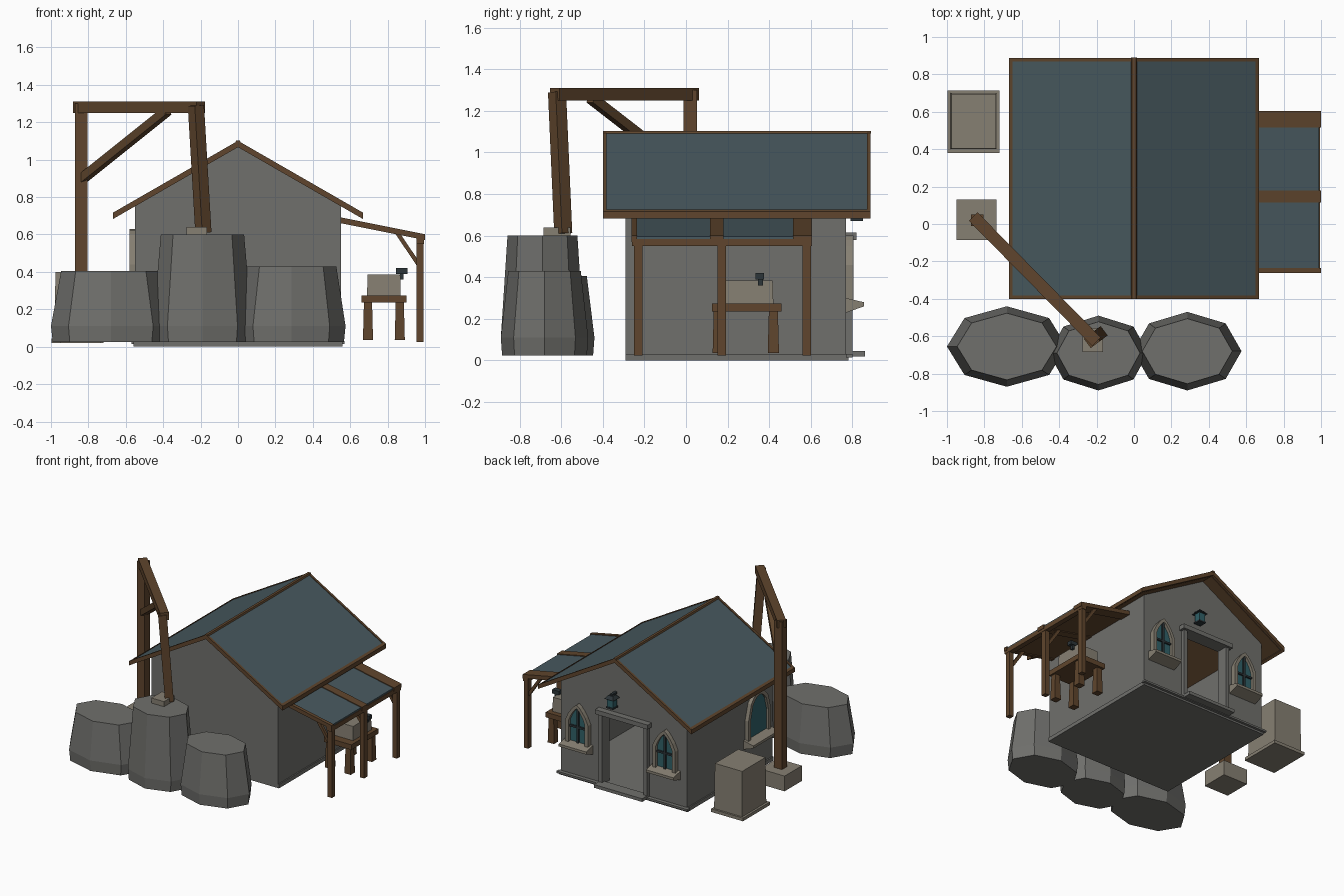
import bpy, bmesh, math
from mathutils import Matrix, Vector

if "Cube" in bpy.data.objects:
    bpy.data.objects.remove(bpy.data.objects["Cube"])


def material(name, rgb):
    m = bpy.data.materials.new(name)
    m.diffuse_color = (*rgb, 1)
    m.use_nodes = True
    m.node_tree.nodes["Principled BSDF"].inputs["Base Color"].default_value = m.diffuse_color
    return m


WOOD = material("wood", (0.115, 0.06, 0.026))
BLUE = material("slate_blue", (0.065, 0.1, 0.115))
TAN = material("pale_stone", (0.24, 0.215, 0.17))
GLASS = material("teal_glass", (0.03, 0.12, 0.14))
IRON = material("iron", (0.025, 0.035, 0.04))
STONE = material("grey_stone", (0.16, 0.16, 0.15))


def make(name, verts, faces, mat=None, M=None):
    me = bpy.data.meshes.new(name)
    me.from_pydata(verts, [], faces)
    bm = bmesh.new()
    bm.from_mesh(me)
    if M:
        bm.transform(M)
    bmesh.ops.recalc_face_normals(bm, faces=bm.faces)
    bm.to_mesh(me)
    bm.free()
    ob = bpy.data.objects.new(name, me)
    bpy.context.collection.objects.link(ob)
    if mat:
        me.materials.append(mat)
    return ob


def loft(name, loops, mat=None, M=None, caps=True, closed=False):
    """Skin a list of equal-length closed loops."""
    n, k = len(loops[0]), len(loops)
    verts = [p for lp in loops for p in lp]
    faces = []
    for a in range(k if closed else k - 1):
        b = (a + 1) % k
        faces += [(a * n + i, a * n + (i + 1) % n, b * n + (i + 1) % n, b * n + i) for i in range(n)]
    if caps and not closed:
        faces += [tuple(range(n)), tuple(range((k - 1) * n, k * n))]
    return make(name, verts, faces, mat, M)


def prism(name, prof, y0, y1, mat=None, M=None):
    """Extrude an xz profile along y."""
    return loft(name, [[(x, y, z) for x, z in prof] for y in (y0, y1)], mat, M)


def box(name, x, y, z, mat=None, M=None, taper=1.0):
    cx, cy = sum(x) / 2, sum(y) / 2
    def lp(s, zz):
        return [(cx + s * (a - cx), cy + s * (b - cy), zz)
                for a, b in ((x[0], y[0]), (x[1], y[0]), (x[1], y[1]), (x[0], y[1]))]
    return loft(name, [lp(1, z[0]), lp(taper, z[1])], mat, M)


def beam(name, p, q, w, mat=WOOD, h=None):
    p, q = Vector(p), Vector(q)
    d = q - p
    M = Matrix.Translation(p) @ d.to_track_quat('Z', 'Y').to_matrix().to_4x4()
    h = h or w
    return box(name, (-w / 2, w / 2), (-h / 2, h / 2), (0, d.length), mat, M)


# House shell: gabled walls with a doorway in the back wall
Y0, Y1 = -0.29, 0.77
gable = [(-.55, 0), (.55, 0), (.55, .755), (0, 1.07), (-.55, .755)]
door = [(.55, 0), (.17, 0), (.17, .58), (-.19, .58), (-.19, 0), (-.55, 0)]
back = door + [(-.55, .755), (0, 1.07), (.55, .755)]
v = [(x, Y0, z) for x, z in gable] + [(x, Y1, z) for x, z in back]
make("house_walls", v, [(0, 1, 2, 3, 4), tuple(range(5, 14)), (1, 5, 13, 2), (0, 4, 11, 10)], STONE)
box("floor", (-.56, .56), (Y0, Y1 + .01), (0, .03), STONE)
box("back_plinth", (-.57, .57), (Y1, .80), (.015, .03), STONE)
box("door_step", (-.22, .2), (Y1, .86), (.02, .045), STONE)

# Door surround and inner jambs
for i, x in enumerate((-.22, .17)):
    box(f"door_jamb_{i}", (x, x + .03), (.71, .80), (.03, .6), STONE)
box("door_lintel", (-.24, .22), (.71, .82), (.58, .615), STONE)

# Main roof: two slabs with wooden trim
def slope(x0, x1, lo, hi):
    def z(x):
        return 1.095 - .575 * x
    return [(x0, z(x0) + lo), (x1, z(x1) + lo), (x1, z(x1) + hi), (x0, z(x0) + hi)]


for s, side in ((-1, "left"), (1, "right")):
    M = Matrix.Scale(s, 4, (1, 0, 0))
    prism(f"roof_{side}", slope(0, .655, -.022, 0), -.385, .87, BLUE, M)
    for y in (-.40, .87):
        prism(f"rake_trim_{side}", slope(0, .665, -.028, .006), y, y + .018, WOOD, M)
    prism(f"eave_trim_{side}", slope(.65, .668, -.028, .005), -.40, .888, WOOD, M)
    prism(f"roof_lining_{side}", slope(0, .645, -.028, -.023), -.38, .865, WOOD, M)
prism("ridge_cap", [(-.015, 1.09), (.015, 1.09), (.01, 1.102), (-.01, 1.102)], -.40, .89, WOOD)

# Side awning with posts and braces
def lean(x0, x1, lo, hi):
    def z(x):
        return .685 - .2 * (x - .55)
    return [(x0, z(x0) + lo), (x1, z(x1) + lo), (x1, z(x1) + hi), (x0, z(x0) + hi)]


prism("awning_panel", lean(.55, .99, -.012, 0), -.25, .6, BLUE)
for y0, y1 in ((-.262, -.235), (.115, .18), (.515, .605)):
    prism("awning_rafter", lean(.55, 1.0, -.025, .006), y0, y1, WOOD)
prism("awning_lining", lean(.55, .98, -.018, -.013), -.24, .59, WOOD)
box("awning_beam", (.955, .995), (-.26, .605), (.55, .585), WOOD)
for y in (-.23, .172, .58):
    box("awning_post", (.955, .993), (y - .02, y + .02), (.025, .57), WOOD)
    beam("awning_brace", (.965, y, .44), (.85, y, .61), .022)

# Work bench with a block and a small anvil
box("bench_top", (.66, .90), (.125, .46), (.235, .275), WOOD)
for x in (.695, .865):
    for y in (.155, .42):
        box("bench_leg", (x - .027, x + .027), (y - .027, y + .027), (.035, .24), WOOD, taper=.8)
box("bench_block", (.69, .87), (.19, .42), (.275, .385), TAN, taper=.97)
box("anvil_stem", (.865, .885), (.345, .37), (.36, .395), IRON)
box("anvil_head", (.845, .905), (.335, .375), (.39, .42), IRON)

# Three faceted boulders
for i, (cx, cy, rx, ry, h, t) in enumerate(((-.68, -.655, .32, .215, .405, .83),
                                            (-.19, -.69, .265, .20, .60, .84),
                                            (.285, -.68, .29, .21, .43, .83))):
    rings = []
    for s, z in ((.97, .025), (1, .11), (t, h)):
        rings.append([(cx + s * rx * math.cos(k * math.pi / 4),
                       cy + s * ry * math.sin(k * math.pi / 4), z) for k in range(8)])
    loft(f"boulder_{i}", rings, STONE)

# Hoist: post on a footing, diagonal arm, leaning leg and brace
box("hoist_footing", (-.95, -.735), (-.085, .13), (.02, .14), TAN)
box("hoist_post", (-.872, -.805), (-.012, .052), (.13, 1.30), WOOD)
beam("hoist_arm", (-.86, .04, 1.28), (-.20, -.63, 1.28), .065, h=.06)
beam("hoist_leg", (-.185, -.59, .61), (-.225, -.62, 1.29), .062)
beam("hoist_brace", (-.83, .01, .90), (-.38, -.455, 1.26), .045)
box("hoist_leg_pad", (-.275, -.165), (-.685, -.555), (.59, .64), TAN)

# Stone crate beside the house
box("crate", (-.98, -.735), (.40, .70), (.03, .40), TAN, taper=.97)
box("crate_base", (-.997, -.72), (.38, .715), (.02, .045), TAN)


# Arched windows, drawn in a local frame facing +y
def arch(w, z0, z1, z2, power):
    pts = [(-w, z0), (w, z0)]
    for k in range(9):
        u = 1 - k / 4
        pts.append((w * u, z1 + (z2 - z1) * (1 - abs(u) ** power) ** (1 / power)))
    return pts


def window(name, M, w, z0, z1, z2, power, depth, bars):
    e = .03
    out = arch(w, z0, z1, z2, power)
    inn = arch(w - e, z0 + e, z1, z2 - e, power)
    loft(name + "_frame", [[(x, d, z) for x, z in p] for p, d in
                           ((out, 0), (out, depth), (inn, depth), (inn, 0))], TAN, M, closed=True)
    prism(name + "_pane", inn, .002, .012, GLASS, M)
    loft(name + "_sill", [[(-w - .02, 0, z0 - .03), (w + .02, 0, z0 - .03), (w + .02, 0, z0 + .04), (-w - .02, 0, z0 + .04)],
                          [(-w - .02, .085, z0), (w + .02, .085, z0), (w + .02, .085, z0 + .02), (-w - .02, .085, z0 + .02)]], TAN, M)
    if bars:
        box(name + "_mullion", (-.008, .008), (.01, .025), (z0 + .02, z2 - .02), IRON, M)
        box(name + "_crossbar", (-w + .02, w - .02), (.01, .025), (z1 - .05, z1 - .035), IRON, M)


for x in (.39, -.37):
    window("back_window", Matrix.Translation((x, Y1, 0)), .10, .26, .46, .60, 1.25, .035, True)
window("side_window", Matrix.Translation((-.55, -.09, 0)) @ Matrix.Rotation(math.pi / 2, 4, 'Z'),
       .14, .25, .44, .63, 1.9, .03, False)

# Lantern above the door
box("lantern_bracket", (.06, .08), (Y1, .83), (.765, .78), IRON)
box("lantern_glass", (.045, .095), (.795, .845), (.68, .745), GLASS)
box("lantern_cap", (.03, .11), (.78, .86), (.745, .77), IRON, taper=.5)
box("lantern_base", (.04, .10), (.79, .85), (.67, .682), IRON)
